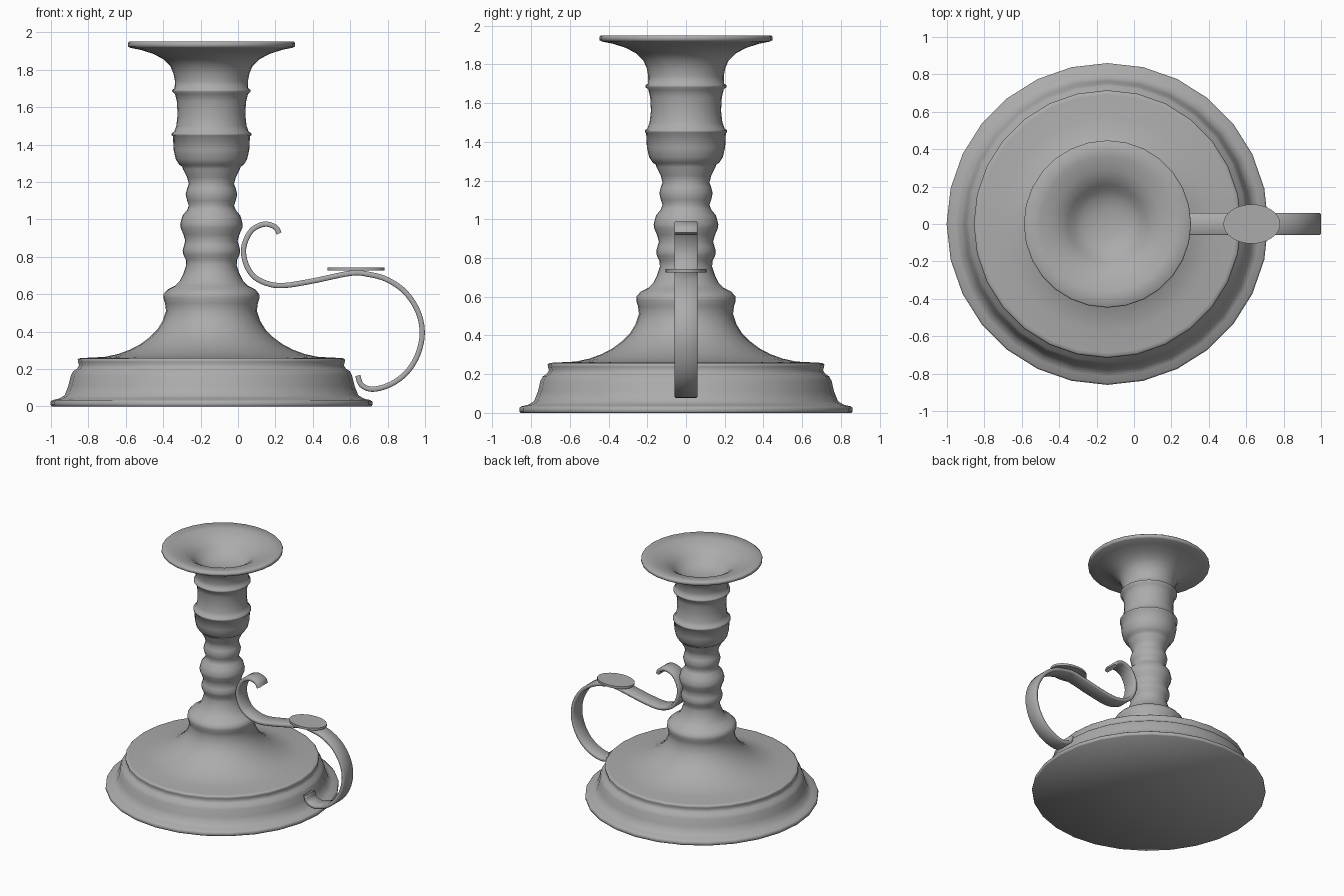
import bpy, bmesh, math
from mathutils import Vector

if "Cube" in bpy.data.objects:
    bpy.data.objects.remove(bpy.data.objects["Cube"])

CX = -0.142   # axis of the turned body
SIDES = 28

metal = bpy.data.materials.new("dark_grey_metal")
metal.diffuse_color = (.41, .41, .41, 1)
metal.use_nodes = True
metal.node_tree.nodes["Principled BSDF"].inputs["Base Color"].default_value = metal.diffuse_color


def finish(name, bm, angle=40):
    bmesh.ops.recalc_face_normals(bm, faces=bm.faces)
    mesh = bpy.data.meshes.new(name)
    bm.to_mesh(mesh)
    bm.free()
    mesh.materials.append(metal)
    ob = bpy.data.objects.new(name, mesh)
    bpy.context.collection.objects.link(ob)
    bpy.ops.object.select_all(action='DESELECT')
    ob.select_set(True)
    bpy.context.view_layer.objects.active = ob
    bpy.ops.object.shade_smooth_by_angle(angle=math.radians(angle))
    return ob


def lathe(name, profile):
    bm = bmesh.new()
    rings = []
    for r, z in profile:
        n = 1 if r == 0 else SIDES
        rings.append([bm.verts.new((CX + r * math.cos(2 * math.pi * i / SIDES),
                                    r * math.sin(2 * math.pi * i / SIDES), z))
                      for i in range(n)])
    for a, b in zip(rings, rings[1:]):
        for i in range(SIDES):
            j = (i + 1) % SIDES
            quad = [a[i % len(a)], a[j % len(a)], b[j % len(b)], b[i % len(b)]]
            bm.faces.new(list(dict.fromkeys(quad)))
    return finish(name, bm, 62)


def smooth_path(pts, steps=5):
    # Catmull-Rom through the control points
    p = [Vector(q) for q in pts]
    p = [2 * p[0] - p[1]] + p + [2 * p[-1] - p[-2]]
    out = []
    for a, b, c, d in zip(p, p[1:], p[2:], p[3:]):
        for k in range(steps):
            t = k / steps
            out.append(0.5 * (2 * b + (c - a) * t + (2 * a - 5 * b + 4 * c - d) * t * t
                              + (3 * b - a - 3 * c + d) * t ** 3))
    return out + [p[-2]]


def ribbon(name, pts, width, thick):
    path = smooth_path(pts)
    bm = bmesh.new()
    rings = []
    for i, p in enumerate(path):
        t = (path[min(i + 1, len(path) - 1)] - path[max(i - 1, 0)]).normalized()
        n = Vector((-t.y, t.x)) * thick / 2
        # rectangle with softened corners
        sec = [(1, .9), (1, -.9), (.6, -1), (-.6, -1), (-1, -.9), (-1, .9), (-.6, 1), (.6, 1)]
        rings.append([bm.verts.new((p.x + s * n.x, y * width / 2, p.y + s * n.y))
                      for s, y in sec])
    for a, b in zip(rings, rings[1:]):
        for i in range(8):
            j = (i + 1) % 8
            bm.faces.new((a[i], a[j], b[j], b[i]))
    bm.faces.new(rings[0])
    bm.faces.new(rings[-1])
    return finish(name, bm, 60)


# Stepped foot rising into the flared lower stem
foot = [(0, 0), (.855, 0), (.86, .008), (.86, .026), (.85, .034), (.815, .042),
        (.785, .06), (.765, .11), (.752, .165), (.74, .188), (.718, .203),
        (.708, .22), (.713, .238), (.715, .25), (.708, .257), (.69, .259),
        (.57, .265), (.50, .28), (.437, .303), (.38, .333), (.33, .37),
        (.29, .41), (.262, .455), (.243, .51), (.248, .55), (.257, .58),
        (.255, .602), (.235, .625), (.195, .645)]

# Beaded stem
stem = [(.17, .67), (.15, .71), (.135, .755), (.137, .785), (.15, .81),
        (.154, .835), (.147, .86), (.14, .885), (.15, .92), (.165, .955),
        (.167, .975), (.155, 1.02), (.13, 1.05), (.121, 1.075), (.13, 1.1),
        (.138, 1.135), (.13, 1.165), (.121, 1.19), (.13, 1.225), (.153, 1.27)]

# Candle cup, flared drip pan and hollow
cup = [(.156, 1.282), (.172, 1.292), (.19, 1.32), (.202, 1.37), (.206, 1.445),
       (.213, 1.45), (.213, 1.46), (.2, 1.468), (.188, 1.5), (.181, 1.56),
       (.185, 1.63), (.195, 1.67), (.21, 1.683), (.21, 1.693), (.197, 1.7),
       (.195, 1.74), (.203, 1.78), (.22, 1.82), (.255, 1.855), (.31, 1.885),
       (.38, 1.907), (.435, 1.918), (.447, 1.925), (.447, 1.943), (.44, 1.95),
       (.36, 1.938), (.29, 1.92), (.24, 1.893), (.21, 1.868), (.18, 1.838),
       (.14, 1.812), (.08, 1.794), (0, 1.788)]
lathe("candlestick_body", foot + stem + cup)

# S-shaped strap handle
ribbon("handle", [(.22, .925), (.2, .958), (.145, .975), (.08, .948), (.04, .885),
                  (.03, .815), (.055, .735), (.11, .677), (.22, .646), (.385, .668),
                  (.60, .712), (.70, .706), (.80, .677), (.895, .61), (.963, .505),
                  (.985, .39), (.96, .275), (.90, .18), (.815, .118), (.72, .092),
                  (.66, .115), (.64, .165)],
       .12, .028)

# Oval thumb plate
bm = bmesh.new()
bmesh.ops.create_cone(bm, cap_ends=True, segments=32, radius1=1, radius2=1, depth=1)
for v in bm.verts:
    v.co = (.63 + v.co.x * .152, v.co.y * .105, .735 + v.co.z * .018)
finish("thumb_plate", bm)
